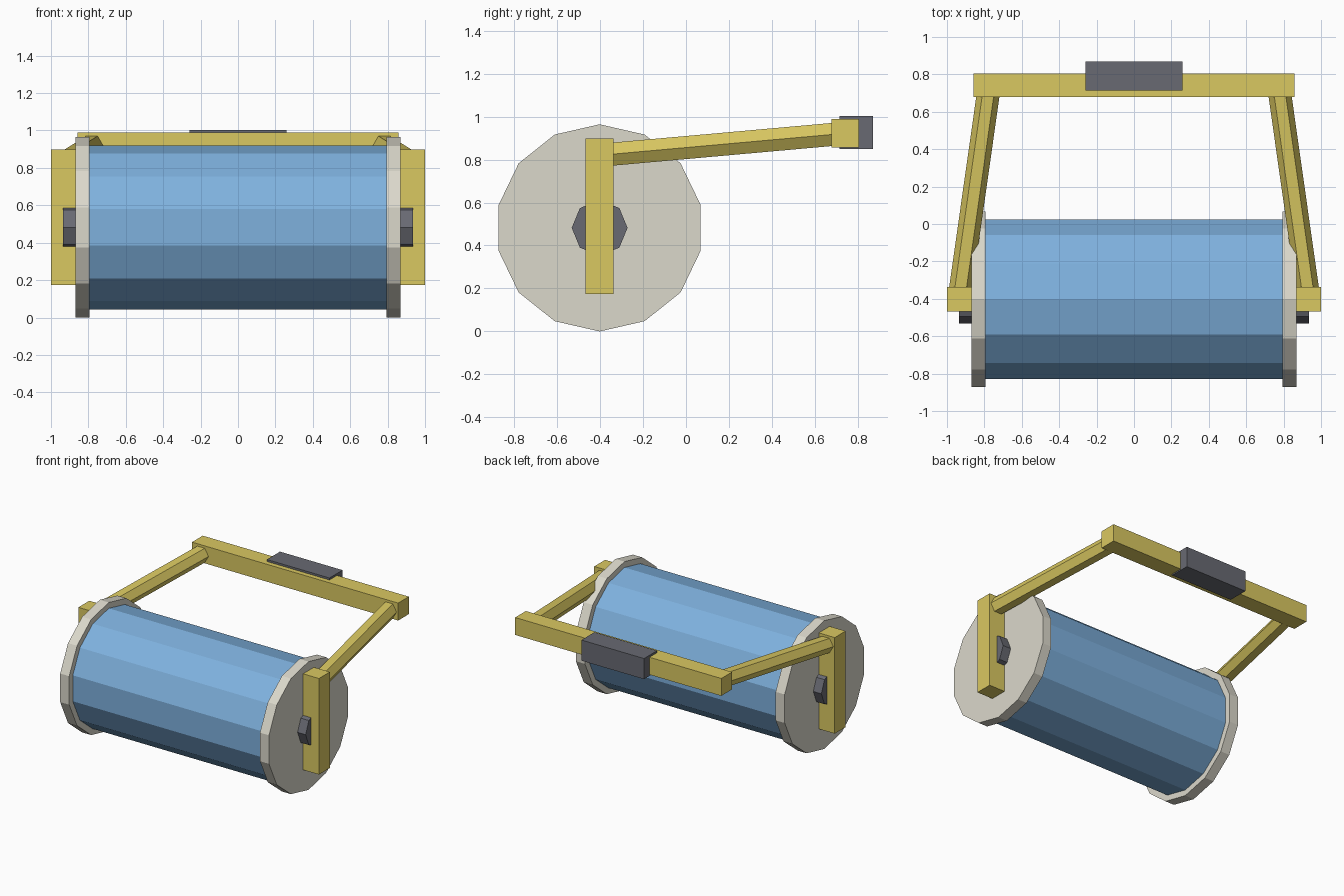
import bpy
import bmesh
from math import cos, sin, tau
from mathutils import Vector

cube = bpy.data.objects.get("Cube")
if cube:
    bpy.data.objects.remove(cube, do_unlink=True)


def material(name, colour):
    mat = bpy.data.materials.new(name)
    mat.use_nodes = True
    rgba = (*colour, 1.0)
    mat.diffuse_color = rgba
    mat.node_tree.nodes["Principled BSDF"].inputs["Base Color"].default_value = rgba
    return mat


gold = material("gold_paint", (0.70, 0.58, 0.12))
blue = material("blue_drum", (0.21, 0.44, 0.73))
pale = material("pale_grey", (0.71, 0.69, 0.60))
dark = material("dark_grey", (0.14, 0.144, 0.17))


def finish(name, bm, mat):
    bmesh.ops.recalc_face_normals(bm, faces=bm.faces)
    mesh = bpy.data.meshes.new(name)
    bm.to_mesh(mesh)
    bm.free()
    mesh.materials.append(mat)
    obj = bpy.data.objects.new(name, mesh)
    bpy.context.collection.objects.link(obj)
    return obj


def box(name, low, high, mat):
    """Box between two opposite corners."""
    low, high = Vector(low), Vector(high)
    bm = bmesh.new()
    bmesh.ops.create_cube(bm, size=1)
    bmesh.ops.scale(bm, vec=high - low, verts=bm.verts)
    bmesh.ops.translate(bm, vec=(low + high) / 2, verts=bm.verts)
    return finish(name, bm, mat)


def prism(name, sides, radius, start, end, u, v, mat):
    """Regular polygon in the u-v plane, swept from start to end."""
    bm = bmesh.new()
    angles = [tau * i / sides for i in range(sides)]
    rings = [[bm.verts.new(Vector(p) + radius * (cos(a) * u + sin(a) * v)) for a in angles]
             for p in (start, end)]
    for ring in rings:
        bm.faces.new(ring)
    for i in range(sides):
        j = (i + 1) % sides
        bm.faces.new((rings[0][i], rings[0][j], rings[1][j], rings[1][i]))
    return finish(name, bm, mat)


X, Y, Z = Vector((1, 0, 0)), Vector((0, 1, 0)), Vector((0, 0, 1))
AXLE_Y, AXLE_Z = -0.402, 0.482

# Roller drum
prism("drum", 14, 0.438, (-0.80, AXLE_Y, AXLE_Z), (0.80, AXLE_Y, AXLE_Z), Z, Y, blue)

# Parts repeated on both sides
for side, s in (("left", 1), ("right", -1)):
    prism(side + "_end_disc", 14, 0.482, (s * 0.793, AXLE_Y, AXLE_Z),
          (s * 0.868, AXLE_Y, AXLE_Z), Z, Y, pale)
    prism(side + "_hub", 8, 0.13, (s * 0.86, AXLE_Y, AXLE_Z),
          (s * 0.935, AXLE_Y, AXLE_Z), Z, Y, dark)
    box(side + "_upright", (min(s * 0.867, s), -0.467, 0.175),
        (max(s * 0.867, s), -0.338, 0.897), gold)
    prism(side + "_arm", 6, 0.062, (s * 0.935, -0.40, 0.82),
          (s * 0.773, 0.74, 0.922), X, Z, gold)

# Push handle
box("handle_bar", (-0.857, 0.678, 0.857), (0.857, 0.805, 0.988), gold)
box("handle_grip", (-0.26, 0.715, 0.848), (0.26, 0.87, 1.003), dark)
